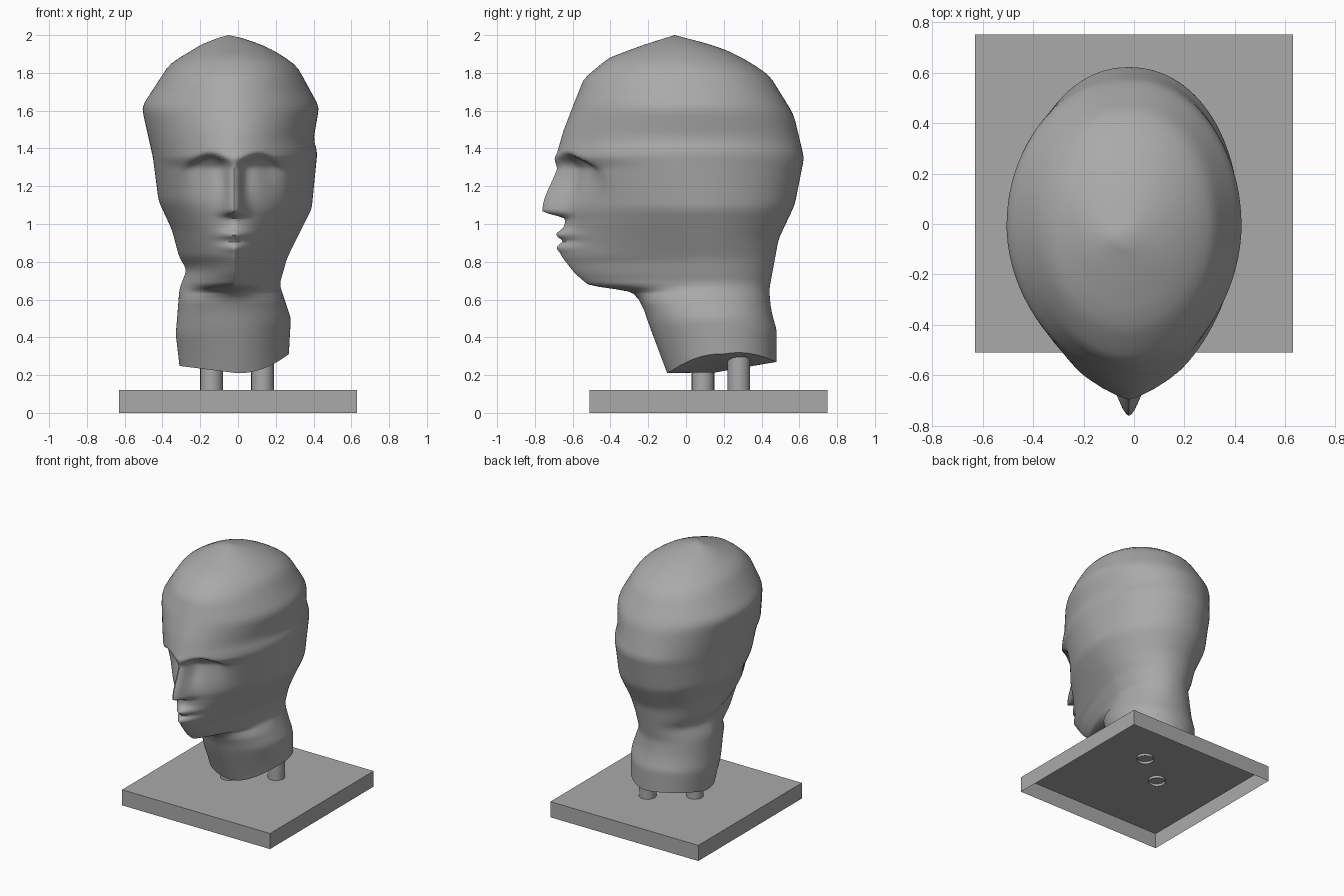
import bpy, bmesh
from math import sin, cos, pi, exp

default_cube = bpy.data.objects.get("Cube")
if default_cube:
    bpy.data.objects.remove(default_cube)

# One matte grey for everything
grey = bpy.data.materials.new("plain_grey")
grey.use_nodes = True
colour = (0.4, 0.4, 0.4, 1)
grey.diffuse_color = colour
grey.node_tree.nodes["Principled BSDF"].inputs["Base Color"].default_value = colour


def add_object(name, bm, smooth_angle=None):
    bmesh.ops.recalc_face_normals(bm, faces=bm.faces)
    mesh = bpy.data.meshes.new(name)
    bm.to_mesh(mesh)
    bm.free()
    mesh.materials.append(grey)
    obj = bpy.data.objects.new(name, mesh)
    bpy.context.collection.objects.link(obj)
    if smooth_angle:
        bpy.ops.object.select_all(action='DESELECT')
        obj.select_set(True)
        bpy.context.view_layer.objects.active = obj
        bpy.ops.object.shade_smooth_by_angle(angle=smooth_angle)
    return obj


def lookup(curve, z):
    """Linear reading of a (height, value) curve."""
    if z <= curve[0][0]:
        return curve[0][1]
    for (z0, v0), (z1, v1) in zip(curve, curve[1:]):
        if z <= z1:
            return v0 + (v1 - v0) * (z - z0) / (z1 - z0)
    return curve[-1][1]


def soft(curve, z, reach=0.025):
    """Slightly rounded reading, exact at the two ends."""
    reach = max(0, min(reach, z - curve[0][0], curve[-1][0] - z))
    return sum(lookup(curve, z + k * reach) for k in (-1, -.5, 0, .5, 1)) / 5


def hill(value, centre, spread):
    return exp(-((value - centre) / spread) ** 2)


def ramp(value, low, high):
    t = max(0, min(1, (value - low) / (high - low)))
    return t * t * (3 - 2 * t)


# Head outlines as (height, position) curves
right_side = [(.21, -.31), (.4, -.33), (.66, -.31), (.76, -.27), (.82, -.31), (.97, -.35),
              (1.12, -.42), (1.35, -.45), (1.62, -.51), (1.85, -.36), (1.97, -.16), (2, -.05)]
left_side = [(.21, .27), (.5, .28), (.68, .22), (.82, .26), (1.08, .39), (1.38, .42),
             (1.45, .4), (1.62, .43), (1.84, .31), (1.92, .19), (1.98, .05), (2, -.05)]
front = [(.21, -.1), (.45, -.19), (.54, -.22), (.62, -.26), (.65, -.31), (.67, -.51), (.74, -.59),
         (.83, -.66), (1.02, -.64), (1.3, -.64), (1.35, -.69), (1.49, -.65), (1.62, -.6),
         (1.77, -.54), (1.88, -.41), (1.95, -.22), (2, -.06)]
back = [(.21, .48), (.42, .48), (.55, .45), (.65, .44), (.92, .49), (1.1, .575), (1.35, .625),
        (1.58, .57), (1.79, .44), (1.88, .3), (1.94, .17), (2, -.06)]
middle = [(.21, .18), (.6, .13), (.9, .08), (1.3, 0), (1.8, -.02), (2, -.06)]
front_power = [(.6, 2), (.67, 1.3), (.8, 1.3), (1, 1.55), (1.3, 1.75), (1.6, 1.85), (2, 2)]
face_x = -.02


def face_detail(x, z):
    """Forward shift of the face surface: nose, eye sockets, lips and chin."""
    u = abs(x - face_x)
    nose = (.03 + .09 * ramp(z, 1.36, 1.07)) * ramp(z, 1.025, 1.07) * ramp(z, 1.38, 1.3)
    shift = nose * hill(u, 0, .035 + .02 * ramp(z, 1.25, 1.08))
    brow = 1.3 + .07 * sin(min(u / .26, 1) * pi)
    socket = ramp(z, brow + .015, brow - .03) * ramp(z, 1.05, brow - .04)
    shift -= .06 * socket * ramp(u, .02, .07) * ramp(u, .3, .16)
    shift += .04 * hill(z, .945, .025) * hill(u, 0, .08)
    shift += .03 * hill(z, .875, .025) * hill(u, 0, .07)
    shift -= .01 * hill(z, .908, .012) * hill(u, 0, .08)
    return shift


def head_point(angle, z):
    xl, xr = soft(right_side, z), soft(left_side, z)
    yc, yf, yb = lookup(middle, z), soft(front, z, .012), soft(back, z)
    centre = face_x
    c, s = cos(angle), sin(angle)
    power = lookup(front_power, z) if s < 0 else 2.1
    a, b = abs(c) ** (2 / power), abs(s) ** (2 / power)
    x = centre + a * (xr - centre if c > 0 else xl - centre)
    y = yc + b * (yb - yc if s > 0 else yf - yc)
    if s < 0 and .7 < z < 1.5:
        y -= face_detail(x, z)
    # Slanted cut under the neck
    lift = .06 * max(0, y - .2) / .28 + .11 * (max(0, x) / .28) ** 2 + .04 * max(0, -x) / .32
    z += lift * ramp(z, .55, .21)
    return x, y, z


# Head: lofted rings, closer together over the face
heights, z = [], .21
while z < 1.996:
    heights.append(z)
    z += .0125 if .62 < z < 1.42 or z > 1.9 else .03
segments = 112
bm = bmesh.new()
rings = [[bm.verts.new(head_point(2 * pi * i / segments, h)) for i in range(segments)]
         for h in heights]
for low, high in zip(rings, rings[1:]):
    for i in range(segments):
        j = (i + 1) % segments
        bm.faces.new((low[i], low[j], high[j], high[i]))
crown = bm.verts.new((-.05, -.06, 2))
neck_centre = bm.verts.new((-.02, .16, .215))
for i in range(segments):
    j = (i + 1) % segments
    bm.faces.new((rings[-1][i], rings[-1][j], crown))
    bm.faces.new((rings[0][j], rings[0][i], neck_centre))
add_object("head", bm, 0.9)

# Base: shallow square box, open underneath
bm = bmesh.new()
bmesh.ops.create_cube(bm, size=1)
for v in bm.verts:
    v.co = (v.co.x * 1.26, v.co.y * 1.26 + .12, (v.co.z + .5) * .12)
bm.faces.ensure_lookup_table()
underside = [f for f in bm.faces if f.calc_center_median().z < .01]
bmesh.ops.delete(bm, geom=underside, context='FACES_ONLY')
add_object("base", bm)

# Posts: two open tubes joining base and neck
for name, x, y in (("right_post", -.14, .09), ("left_post", .13, .28)):
    bm = bmesh.new()
    bmesh.ops.create_cone(bm, cap_ends=False, segments=24, radius1=.06, radius2=.06, depth=.22)
    bmesh.ops.translate(bm, verts=bm.verts, vec=(x, y, .21))
    add_object(name, bm, 0.6)
